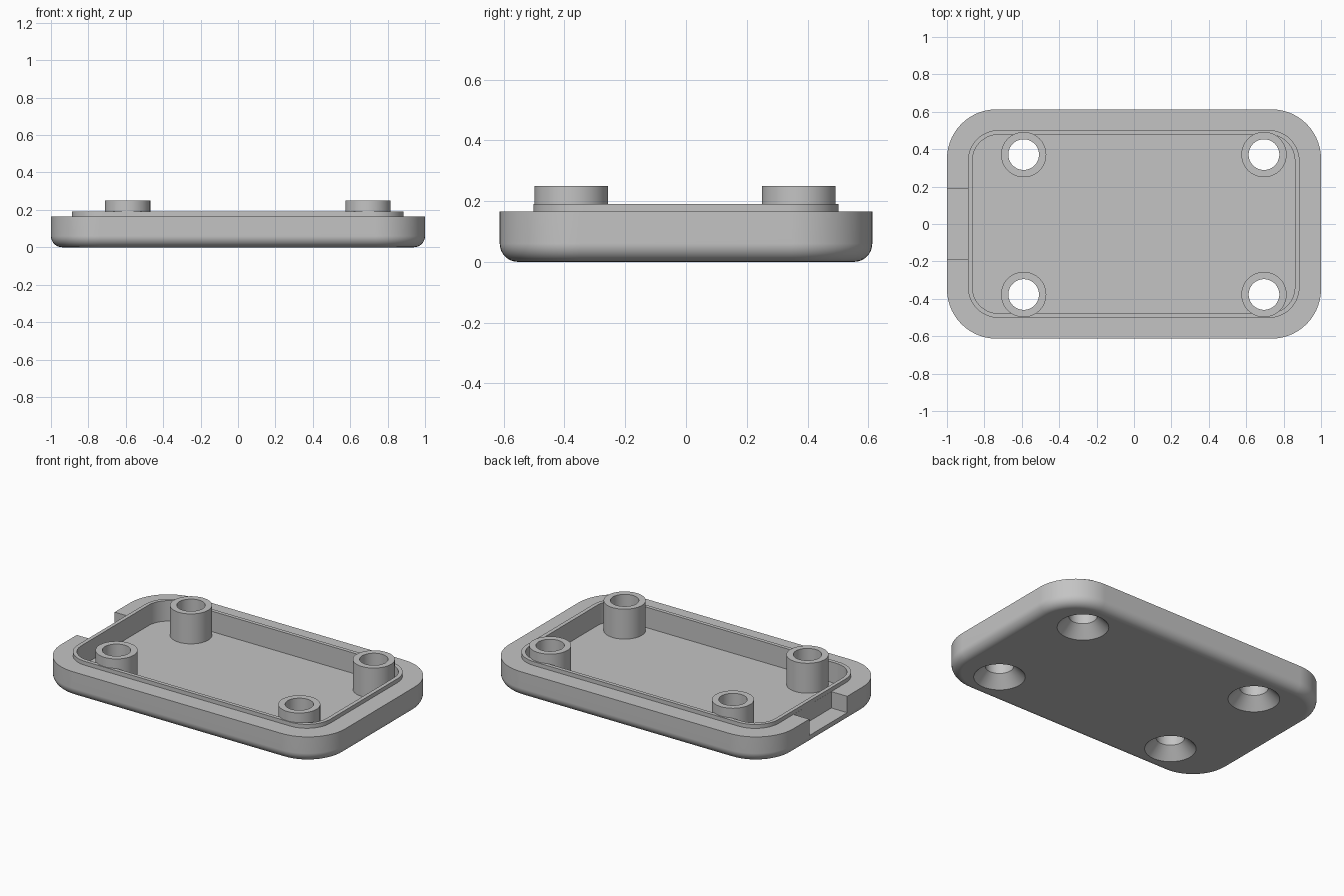
import bpy, bmesh
from math import sin, cos, pi, radians

cube = bpy.data.objects.get("Cube")
if cube:
    bpy.data.objects.remove(cube)

grey = bpy.data.materials.new("plain grey plastic")
grey.use_nodes = True
grey.diffuse_color = (0.55, 0.55, 0.55, 1)
grey.node_tree.nodes["Principled BSDF"].inputs["Base Color"].default_value = grey.diffuse_color


def rounded_rect(x0, x1, y1, r, z, steps=14):
    """Outline of a rounded rectangle, symmetric in y."""
    corners = ((x1 - r, y1 - r), (x0 + r, y1 - r), (x0 + r, r - y1), (x1 - r, r - y1))
    pts = []
    for i, (cx, cy) in enumerate(corners):
        for k in range(steps + 1):
            a = (i + k / steps) * pi / 2
            pts.append((cx + r * cos(a), cy + r * sin(a), z))
    return pts


def circle(x, y, r, z, n=64):
    return [(x + r * cos(2 * pi * k / n), y + r * sin(2 * pi * k / n), z) for k in range(n)]


def loft(name, outlines):
    """Closed solid through a series of outlines with equal point counts."""
    bm = bmesh.new()
    rings = [[bm.verts.new(p) for p in o] for o in outlines]
    n = len(rings[0])
    for a, b in zip(rings, rings[1:]):
        for k in range(n):
            j = (k + 1) % n
            bm.faces.new((a[k], a[j], b[j], b[k]))
    bm.faces.new(rings[0][::-1])
    bm.faces.new(rings[-1])
    bmesh.ops.recalc_face_normals(bm, faces=bm.faces)
    mesh = bpy.data.meshes.new(name)
    bm.to_mesh(mesh)
    bm.free()
    mesh.materials.append(grey)
    obj = bpy.data.objects.new(name, mesh)
    bpy.context.collection.objects.link(obj)
    return obj


def combine(target, tool, operation):
    """Apply a boolean, then discard the tool object."""
    tool.hide_render = True
    mod = target.modifiers.new(operation.lower(), 'BOOLEAN')
    mod.operation, mod.solver, mod.object = operation, 'EXACT', tool
    bpy.context.view_layer.objects.active = target
    bpy.ops.object.modifier_apply(modifier=mod.name)
    bpy.data.objects.remove(tool)


HALF_Y, CORNER, FILLET = 0.613, 0.265, 0.06
LEDGE, LIP, FLOOR, POST_TOP = 0.165, 0.19, 0.06, 0.25

# Tray: filleted underside, outer wall, ledge, raised lip and cavity
outlines = []
for k in range(9):
    a = k / 8 * pi / 2
    inset = FILLET * (1 - sin(a))
    outlines.append(rounded_rect(inset - 1, 1 - inset, HALF_Y - inset,
                                 CORNER - inset, FILLET * (1 - cos(a))))
outlines += [
    rounded_rect(-1, 1, HALF_Y, CORNER, LEDGE),
    rounded_rect(-0.888, 0.885, 0.502, 0.165, LEDGE),
    rounded_rect(-0.888, 0.885, 0.502, 0.165, LIP),
    rounded_rect(-0.864, 0.86, 0.478, 0.14, LIP),
    rounded_rect(-0.864, 0.86, 0.478, 0.14, FLOOR),
]
tray = loft("enclosure_tray", outlines)

# Cable notch in the end wall, outside the lip
notch = loft("notch_cutter", [
    [(-1.1, -0.19, z), (-0.8885, -0.19, z), (-0.8885, 0.19, z), (-1.1, 0.19, z)]
    for z in (FLOOR + 0.001, 0.3)])
combine(tray, notch, 'DIFFERENCE')

# Screw posts with countersunk through holes
for x in (-0.59, 0.695):
    for y in (-0.377, 0.371):
        post = loft("screw_post", [circle(x, y, 0.121, z) for z in (0.03, POST_TOP)])
        combine(tray, post, 'UNION')
        hole = loft("hole_cutter", [circle(x, y, r, z) for r, z in
                                    ((0.158, -0.01), (0.082, 0.071), (0.082, 0.3))])
        combine(tray, hole, 'DIFFERENCE')

# Smooth curved walls, keep the edges crisp
bpy.ops.object.select_all(action='DESELECT')
tray.select_set(True)
bpy.context.view_layer.objects.active = tray
bpy.ops.object.shade_smooth_by_angle(angle=radians(30))
normals = tray.modifiers.new("flat face normals", 'WEIGHTED_NORMAL')
normals.keep_sharp = True
